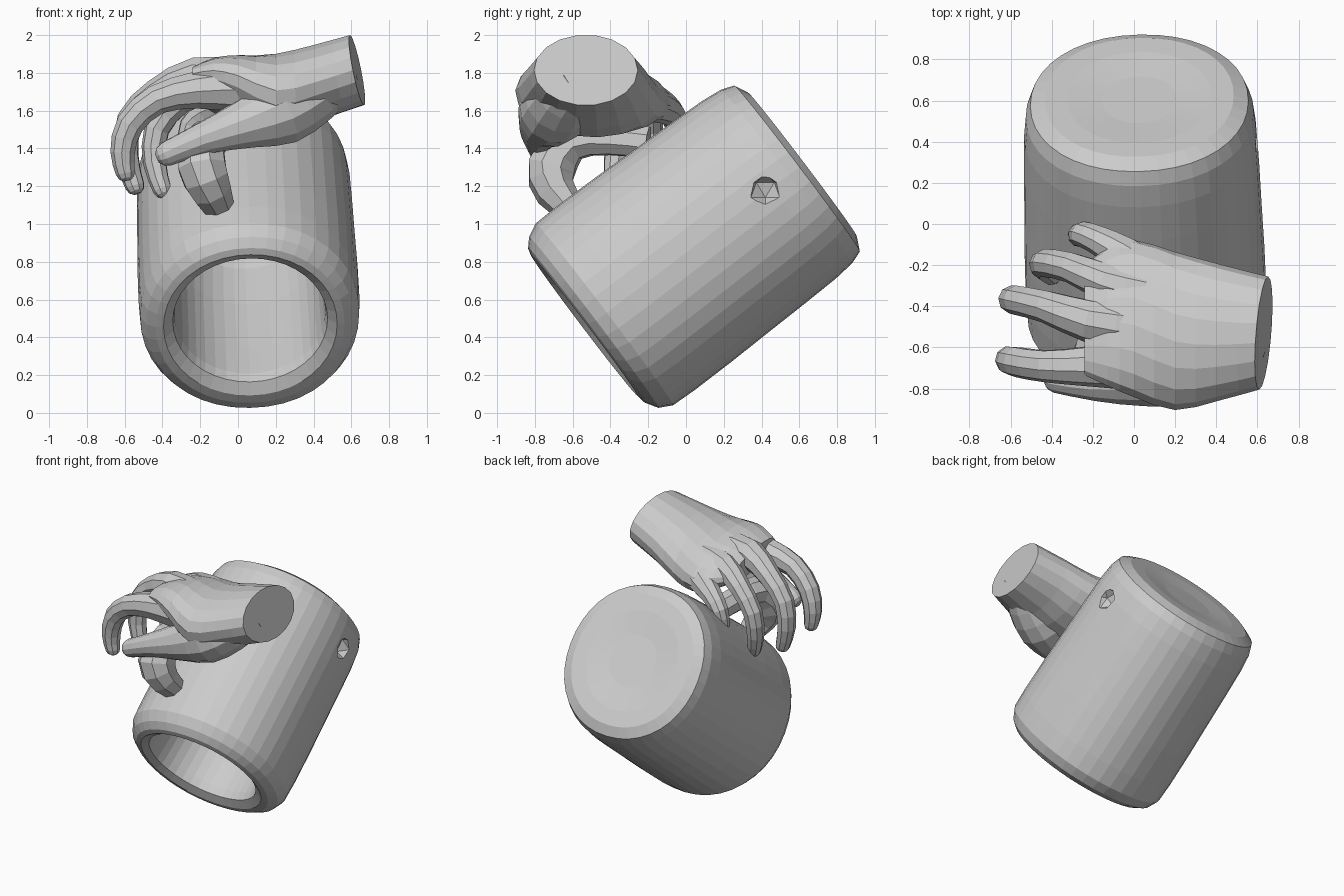
import bpy, bmesh
from math import sin, cos, pi, radians, copysign
from mathutils import Vector

if "Cube" in bpy.data.objects:
    bpy.data.objects.remove(bpy.data.objects["Cube"])


def loft(name, rings):
    """Skin a list of equal-length vertex rings and cap both ends."""
    bm = bmesh.new()
    vr = [[bm.verts.new(p) for p in r] for r in rings]
    n = len(vr[0])
    for a, b in zip(vr, vr[1:]):
        for i in range(n):
            j = (i + 1) % n
            bm.faces.new((a[i], a[j], b[j], b[i]))
    bm.faces.new(vr[0])
    bm.faces.new(vr[-1])
    bmesh.ops.recalc_face_normals(bm, faces=bm.faces)
    me = bpy.data.meshes.new(name)
    bm.to_mesh(me)
    bm.free()
    ob = bpy.data.objects.new(name, me)
    bpy.context.collection.objects.link(ob)
    return ob


def spline(pts, steps):
    """Catmull-Rom samples through tuples of any length."""
    p = [pts[0]] + list(pts) + [pts[-1]]
    out = []
    for k in range(1, len(p) - 2):
        for s in range(steps):
            t = s / steps
            out.append([0.5 * (2 * b + (c - a) * t + (2 * a - 5 * b + 4 * c - d) * t * t
                               + (3 * b - a - 3 * c + d) * t ** 3)
                        for a, b, c, d in zip(*p[k - 1:k + 3])])
    out.append(list(pts[-1]))
    return out


def tube(name, pts, sides=9, steps=2, round_tip=True):
    """Tapered tube through (x, y, z, radius) points, with a rounded end."""
    s = spline(pts, steps)
    if round_tip:
        d = (Vector(s[-1][:3]) - Vector(s[-2][:3])).normalized()
        e, r = Vector(s[-1][:3]), s[-1][3]
        s += [[*(e + d * r * 0.5), r * 0.8], [*(e + d * r * 0.8), r * 0.4]]
    c = [Vector(q[:3]) for q in s]
    rings, side = [], None
    for i, q in enumerate(s):
        d = (c[min(i + 1, len(c) - 1)] - c[max(i - 1, 0)]).normalized()
        if side is None:
            side = d.orthogonal()
        side = (side - d * side.dot(d)).normalized()
        up = d.cross(side)
        rings.append([c[i] + q[3] * (side * cos(2 * pi * k / sides) + up * sin(2 * pi * k / sides))
                      for k in range(sides)])
    return loft(name, rings)


# Mug: hollow turned profile along a tilted axis, mouth facing front and down
mouth, base = Vector((0.065, -0.52, 0.455)), Vector((0.025, 0.612, 1.312))
axis = (base - mouth).normalized()
across = (Vector((1, 0, 0)) - axis * axis.x).normalized()
other = axis.cross(across)
if other.z < 0:
    other = -other
# (distance along axis, radius, squareness 0..1, upward shift)
profile = [(1.12, 0.2, 0, 0), (1.1, 0.3, 0, 0), (1.0, 0.37, 0, 0), (0.7, 0.39, 0, 0.01),
           (0.3, 0.395, 0, 0.02), (0.08, 0.4, 0, 0.03), (0.02, 0.41, 0, 0.03), (-0.01, 0.46, 0.4, 0.02),
           (0.0, 0.5, 0.7, 0.01), (0.04, 0.55, 0.8, 0), (0.11, 0.58, 1, 0), (0.25, 0.585, 1, 0),
           (0.5, 0.583, 1, 0), (0.75, 0.577, 1, 0), (1.0, 0.572, 1, 0), (1.2, 0.566, 1, 0),
           (1.32, 0.554, 1, 0), (1.39, 0.53, 1, 0), (1.425, 0.46, 1, 0), (1.425, 0.35, 1, 0),
           (1.41, 0.18, 1, 0)]
SEG = 40
rings = []
for t, r, sq, lift in profile:
    ring = []
    for k in range(SEG):
        c, s = cos(2 * pi * k / SEG), sin(2 * pi * k / SEG)
        p = 1 - 0.05 * sq
        c, s = copysign(abs(c) ** p, c), copysign(abs(s) ** p, s)
        ring.append(mouth + axis * t + across * (r * c) + other * (r * s * (1 + 0.04 * sq) + lift))
    rings.append(ring)
mug = loft("mug", rings)

# Small pit in the right side of the mug
bpy.ops.mesh.primitive_ico_sphere_add(subdivisions=1, radius=0.09, location=(0.62, 0.42, 1.18))
cutter = bpy.context.object
cutter.name = "pit_cutter"
cutter.hide_render = True
cutter.hide_set(True)
cut = mug.modifiers.new("pit", 'BOOLEAN')
cut.object = cutter
cut.operation = 'DIFFERENCE'

# Mug handle: thick loop standing off the upper front of the body
tube("handle", [(-0.08, -0.58, 1.05, 0.07), (-0.14, -0.69, 1.17, 0.11), (-0.19, -0.71, 1.3, 0.135),
                (-0.18, -0.6, 1.44, 0.11), (-0.15, -0.4, 1.45, 0.09), (-0.12, -0.2, 1.43, 0.09)],
     sides=8, round_tip=False)

# Palm and wrist: elliptical sections (x, y, z, half width, half height, roll, end slant)
sections = [(0.63, -0.53, 1.815, 0.275, 0.187, 0, 0.2), (0.42, -0.53, 1.75, 0.33, 0.2, 0, 0.1),
            (0.2, -0.52, 1.68, 0.385, 0.22, 4, 0), (0.0, -0.46, 1.705, 0.39, 0.175, 12, 0),
            (-0.13, -0.45, 1.735, 0.345, 0.125, 13, 0), (-0.24, -0.47, 1.74, 0.27, 0.075, 12, 0)]
rings = []
for x, y, z, w, h, roll, slant in spline(sections, 2):
    a = radians(roll)
    ring = []
    for k in range(18):
        u, v = w * cos(2 * pi * k / 18), h * sin(2 * pi * k / 18)
        dy, dz = u * cos(a) + v * sin(a), -u * sin(a) + v * cos(a)
        ring.append((x - slant * dz + slant * 0.4 * dy, y + dy, z + dz))
    rings.append(ring)
loft("palm", rings)

# Thumb and fingers curling down around the handle
tube("thumb", [(0.56, -0.55, 1.8, 0.12), (0.4, -0.64, 1.7, 0.17), (0.22, -0.7, 1.6, 0.19),
               (0.04, -0.755, 1.53, 0.135), (-0.18, -0.775, 1.455, 0.087), (-0.38, -0.755, 1.37, 0.066)], sides=12)
fingers = {
    "index_finger": [(0.0, -0.68, 1.72, 0.13), (-0.22, -0.69, 1.71, 0.1), (-0.43, -0.69, 1.66, 0.08),
                     (-0.57, -0.67, 1.53, 0.075), (-0.61, -0.66, 1.38, 0.066), (-0.595, -0.66, 1.27, 0.052)],
    "middle_finger": [(0.0, -0.5, 1.76, 0.12), (-0.22, -0.47, 1.78, 0.105), (-0.43, -0.4, 1.69, 0.08),
                      (-0.57, -0.37, 1.55, 0.072), (-0.59, -0.37, 1.36, 0.065), (-0.545, -0.39, 1.2, 0.052)],
    "ring_finger": [(0.05, -0.33, 1.74, 0.11), (-0.14, -0.28, 1.73, 0.095), (-0.31, -0.21, 1.65, 0.075),
                    (-0.43, -0.19, 1.5, 0.069), (-0.44, -0.21, 1.32, 0.062), (-0.4, -0.25, 1.18, 0.05)],
    "little_finger": [(0.1, -0.26, 1.67, 0.12), (-0.05, -0.15, 1.63, 0.095), (-0.17, -0.08, 1.59, 0.073),
                      (-0.25, -0.05, 1.52, 0.062), (-0.27, -0.06, 1.42, 0.052)],
}
for name, pts in fingers.items():
    tube(name, pts)
